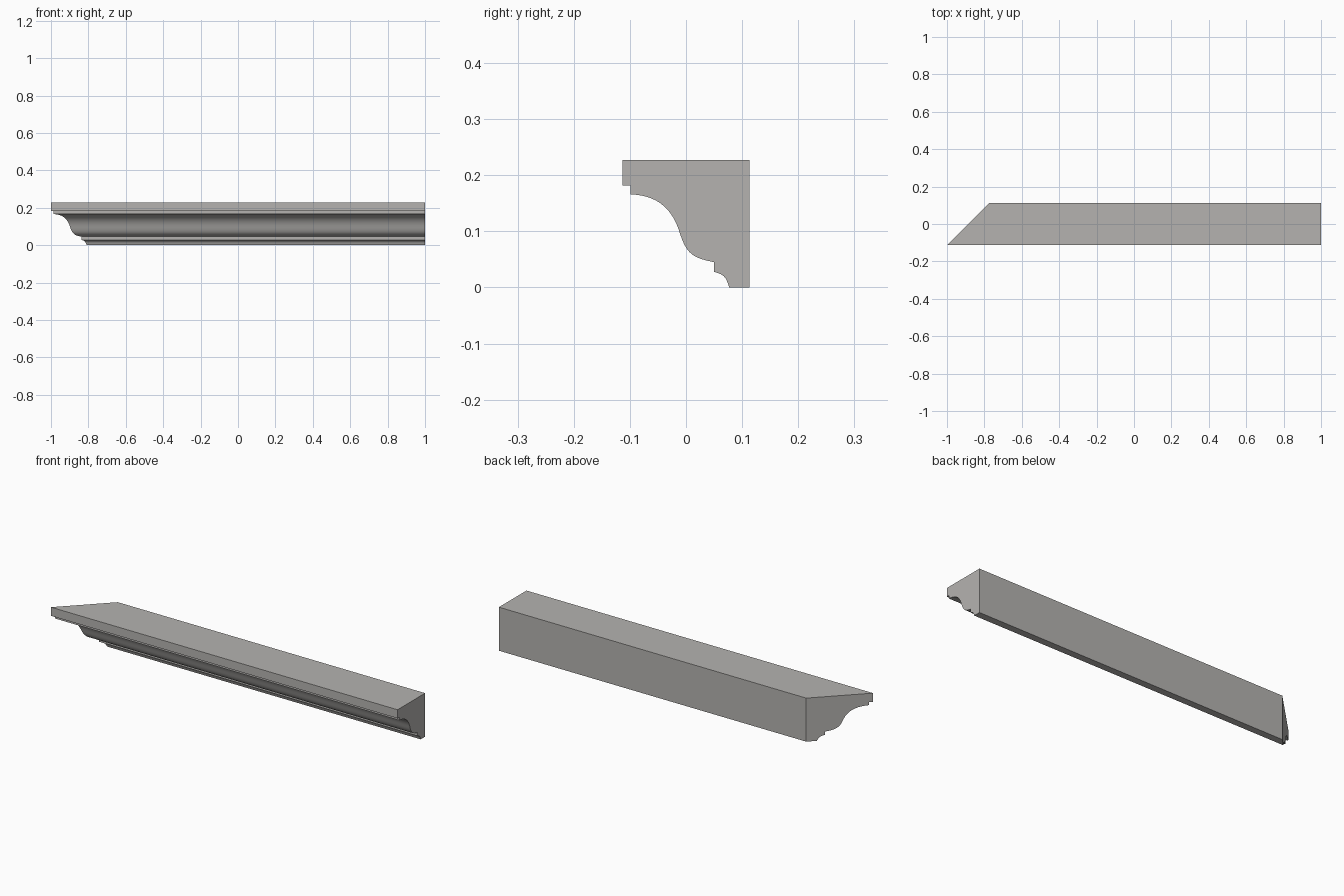
import bpy
import bmesh
import math
from mathutils import Vector
from mathutils.geometry import interpolate_bezier

cube = bpy.data.objects.get("Cube")
if cube:
    bpy.data.objects.remove(cube, do_unlink=True)

FRONT, BACK, TOP = -0.1135, 0.1135, 0.227


def curve(start, handle_a, handle_b, end, steps):
    """Points (y, z) along one bezier sweep of the profile."""
    knots = [Vector((*p, 0)) for p in (start, handle_a, handle_b, end)]
    return [(p.x, p.y) for p in interpolate_bezier(*knots, steps)]


# Cross-section: top fascia, step, S-shaped sweep, lower step and bead
profile = [(BACK, 0), (BACK, TOP), (FRONT, TOP), (FRONT, 0.182), (-0.099, 0.182)]
profile += curve((-0.099, 0.166), (-0.05, 0.164), (-0.026, 0.14), (-0.013, 0.103), 12)
profile += curve((-0.013, 0.103), (0.0, 0.06), (0.01, 0.053), (0.05, 0.045), 12)[1:]
profile += curve((0.05, 0.028), (0.07, 0.022), (0.071, 0.018), (0.077, 0), 8)

# Sweep between a 45-degree mitred end and a square end
bm = bmesh.new()
mitre = [bm.verts.new((-1 + y - FRONT, y, z)) for y, z in profile]
square = [bm.verts.new((1, y, z)) for y, z in profile]
bm.faces.new(mitre)
bm.faces.new(square[::-1])
count = len(profile)
for i in range(count):
    j = (i + 1) % count
    bm.faces.new((mitre[i], square[i], square[j], mitre[j]))
bmesh.ops.recalc_face_normals(bm, faces=bm.faces)

mesh = bpy.data.meshes.new("crown_moulding")
bm.to_mesh(mesh)
bm.free()
moulding = bpy.data.objects.new("crown_moulding", mesh)
bpy.context.collection.objects.link(moulding)

# Plain warm grey finish
grey = bpy.data.materials.new("warm_grey")
grey.use_nodes = True
colour = (0.46, 0.45, 0.435, 1)
grey.diffuse_color = colour
grey.node_tree.nodes["Principled BSDF"].inputs["Base Color"].default_value = colour
mesh.materials.append(grey)

# Smooth sweeps with crisp steps
bpy.ops.object.select_all(action="DESELECT")
moulding.select_set(True)
bpy.context.view_layer.objects.active = moulding
bpy.ops.object.shade_smooth_by_angle(angle=math.radians(30))
